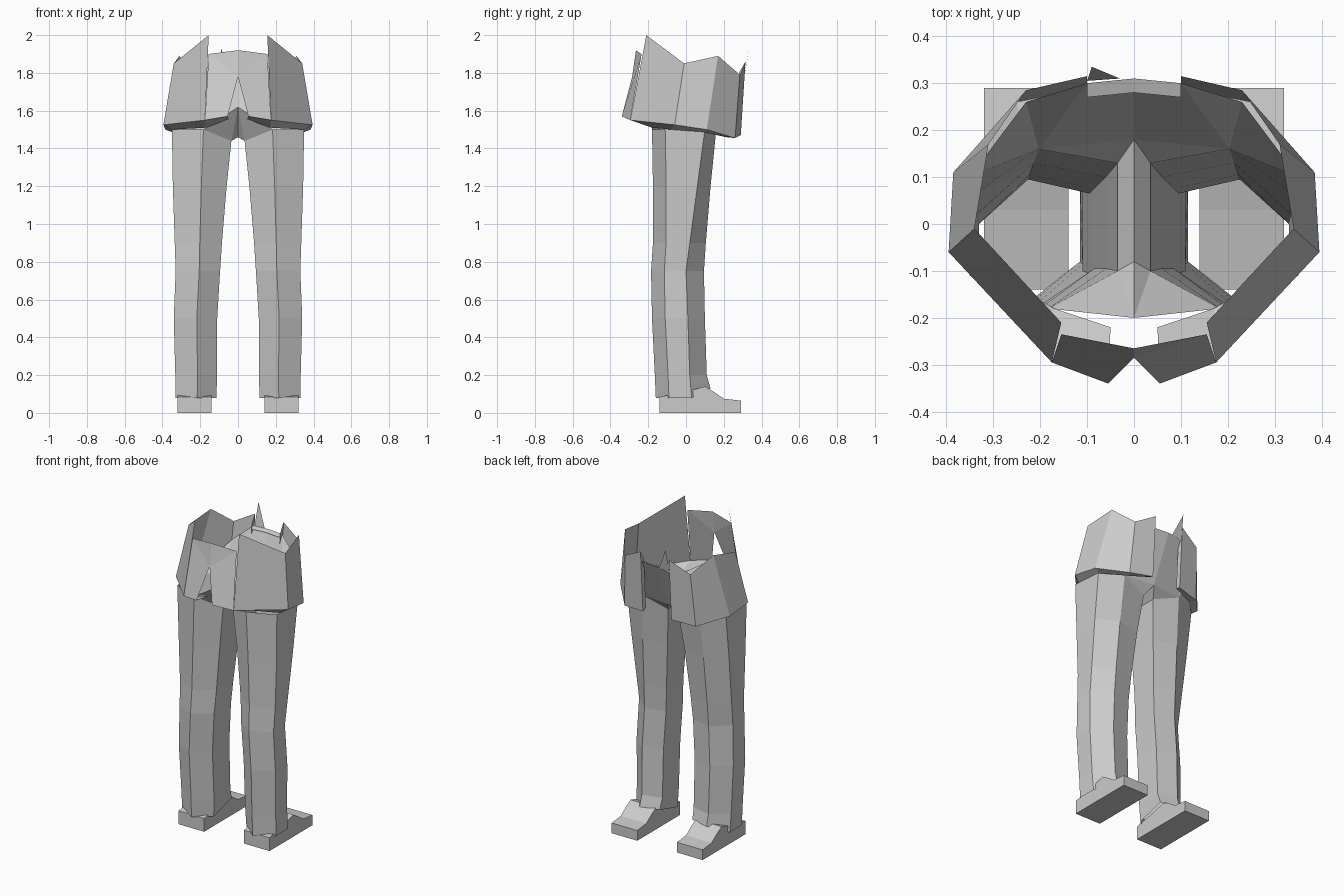
import bpy
import bmesh
from mathutils import Vector

if "Cube" in bpy.data.objects:
    bpy.data.objects.remove(bpy.data.objects["Cube"])

# One plain material for everything
grey = bpy.data.materials.new("plain_grey")
grey.use_nodes = True
tone = (0.6, 0.6, 0.6, 1)
grey.diffuse_color = tone
grey.node_tree.nodes["Principled BSDF"].inputs["Base Color"].default_value = tone


def finish(name, bm, mirrored=True):
    """Turn a bmesh half into an object, mirrored across x."""
    bmesh.ops.remove_doubles(bm, verts=bm.verts, dist=0.0005)
    bmesh.ops.recalc_face_normals(bm, faces=bm.faces)
    mesh = bpy.data.meshes.new(name)
    bm.to_mesh(mesh)
    bm.free()
    mesh.materials.append(grey)
    obj = bpy.data.objects.new(name, mesh)
    bpy.context.collection.objects.link(obj)
    if mirrored:
        mod = obj.modifiers.new("mirror", "MIRROR")
        mod.merge_threshold = 0.001
    return obj


def patch(bm, *points):
    bm.faces.new([bm.verts.new(p) for p in points])


def strip(bm, lower, upper, closed=False):
    """Quads between two rows of points."""
    count = len(lower)
    for i in range(count if closed else count - 1):
        j = (i + 1) % count
        patch(bm, lower[i], lower[j], upper[j], upper[i])


# Trouser leg: six-sided rings from cuff to hip
def leg_ring(z, inner, outer, back, side, front):
    mid = inner + (outer - inner) * 0.47
    cuff = 0.05 if z < 0.1 else 0
    hip = 0.06 if z > 1.4 else 0
    return [Vector(p) for p in (
        (mid, back, z + hip),
        (outer, back + 0.07, z + hip),
        (outer, side, z + hip),
        (mid + 0.02, front, z + hip + cuff),
        (inner, front - 0.03, z + cuff),
        (inner, back + 0.08, z))]


rings = [leg_ring(*row) for row in (
    (0.08, 0.115, 0.33, -0.16, 0.03, 0.13),
    (0.20, 0.11, 0.332, -0.165, 0.02, 0.11),
    (0.50, 0.11, 0.34, -0.18, 0.01, 0.10),
    (0.75, 0.095, 0.33, -0.185, 0.0, 0.095),
    (0.90, 0.085, 0.335, -0.175, 0.02, 0.105),
    (1.20, 0.06, 0.345, -0.175, 0.06, 0.13),
    (1.44, 0.035, 0.35, -0.18, 0.10, 0.16))]
bm = bmesh.new()
for low, high in zip(rings, rings[1:]):
    strip(bm, low, high, closed=True)

# Seat, crotch and front panel of the trousers
back, out_back, out_front, front, in_front, in_back = rings[-1]
seat = (0, -0.2, 1.62)
crotch_back, crotch_front = (0, -0.08, 1.46), (0, 0.18, 1.5)
waist_mid, waist_side = (0, 0.31, 1.79), (0.1, 0.3, 1.79)
waist_outer = (0.23, 0.26, 1.68)
patch(bm, back, in_back, seat)
patch(bm, in_back, crotch_back, seat)
patch(bm, in_back, in_front, crotch_front, crotch_back)
patch(bm, in_front, front, crotch_front)
patch(bm, crotch_front, front, waist_side, waist_mid)
patch(bm, front, waist_outer, waist_side)
patch(bm, front, out_front, waist_outer)
# Narrow waistband lip
patch(bm, waist_mid, waist_side, (0.1, 0.27, 1.78), (0, 0.28, 1.78))
finish("trousers", bm)

# Jacket skirt: open at the front, vented at the back
vent_top, back_top = (0, -0.285, 1.78), (0, -0.265, 1.92)
back_corner = (0.155, -0.235, 1.90)
hem = [(0.055, -0.34, 1.57), (0.175, -0.295, 1.55), (0.395, -0.06, 1.525),
       (0.385, 0.11, 1.50), (0.25, 0.26, 1.455), (0.1, 0.29, 1.47)]
top = [(0.155, -0.21, 2.0), (0.34, -0.01, 1.85), (0.31, 0.17, 1.89),
       (0.23, 0.285, 1.79), (0.1, 0.315, 1.86)]
lining = [(0.05, -0.22, 1.555), (0.17, -0.18, 1.51), (0.35, -0.08, 1.50),
          (0.345, 0.1, 1.485), (0.24, 0.21, 1.46), (0.1, 0.26, 1.48)]
bm = bmesh.new()
patch(bm, hem[0], hem[1], back_corner, vent_top)
patch(bm, vent_top, back_corner, back_top)
strip(bm, hem[1:], top)
strip(bm, lining, hem)
patch(bm, hem[-1], top[-1], (0.1, 0.28, 1.8), lining[-1])
finish("jacket_skirt", bm)

# Torn point standing above the waist on one side
bm = bmesh.new()
patch(bm, (-0.1, 0.305, 1.77), (-0.03, 0.31, 1.79), (-0.09, 0.335, 1.93))
finish("waist_point", bm, mirrored=False)

# Shoe: side profile extruded across its width
profile = [(-0.14, 0), (0.29, 0), (0.29, 0.065), (0.2, 0.075),
           (0.15, 0.11), (0.1, 0.14), (0.03, 0.12), (-0.14, 0.085)]
bm = bmesh.new()
sides = [[(x, y, z) for y, z in profile] for x in (0.14, 0.32)]
strip(bm, *sides, closed=True)
for side in sides:
    patch(bm, *side)
finish("shoe", bm)
